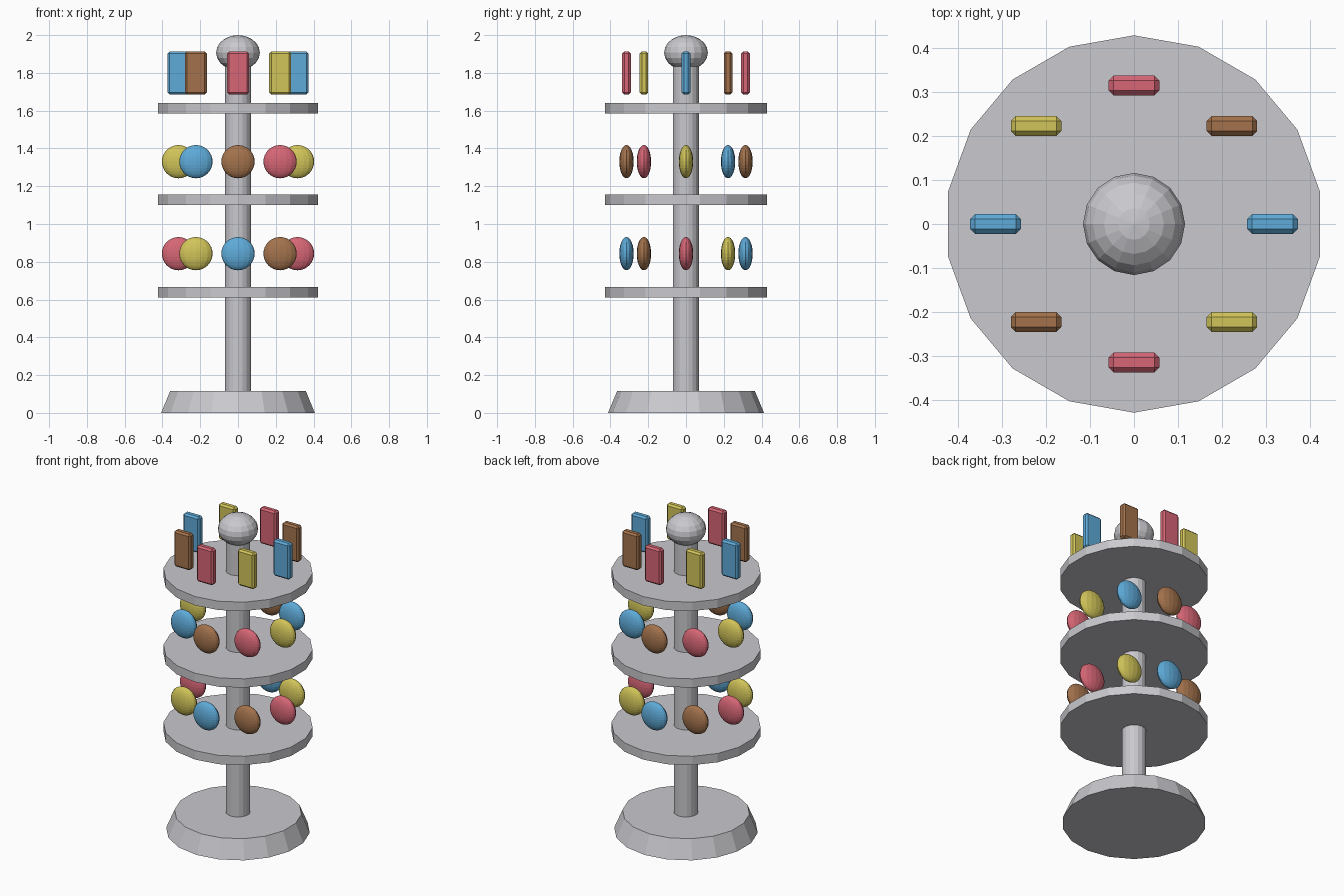
import bpy
import math
from mathutils import Matrix

cube = bpy.data.objects.get("Cube")
if cube:
    bpy.data.objects.remove(cube, do_unlink=True)


def material(name, srgb):
    """Flat colour from display values."""
    col = [((c + 0.055) / 1.055) ** 2.4 for c in srgb] + [1.0]
    mat = bpy.data.materials.new(name)
    mat.use_nodes = True
    mat.diffuse_color = col
    mat.node_tree.nodes["Principled BSDF"].inputs["Base Color"].default_value = col
    return mat


grey = material("light grey", (0.79, 0.79, 0.81))
blue = material("sky blue", (0.37, 0.67, 0.85))
brown = material("wood brown", (0.64, 0.45, 0.30))
red = material("rose red", (0.84, 0.40, 0.46))
yellow = material("mustard yellow", (0.82, 0.77, 0.35))
ITEM_COLOURS = [blue, brown, red, yellow]

SIDES = 18
RING_RADIUS = 0.315


def finish(name, mat):
    obj = bpy.context.object
    obj.name = name
    obj.data.name = name
    obj.data.materials.append(mat)
    return obj


def drum(name, r_low, r_top, z_low, z_top, mat):
    """Faceted upright cylinder or truncated cone."""
    bpy.ops.mesh.primitive_cone_add(
        vertices=SIDES, radius1=r_low, radius2=r_top,
        depth=z_top - z_low, location=(0, 0, (z_low + z_top) / 2))
    return finish(name, mat)


def ellipsoid(name, location, radii, segments, rings, mat):
    bpy.ops.mesh.primitive_uv_sphere_add(
        segments=segments, ring_count=rings, radius=1, location=location)
    obj = finish(name, mat)
    obj.data.transform(Matrix.Diagonal((*radii, 1)))
    return obj


def card(name, location, size, mat):
    """Thin upright box with chamfered edges."""
    bpy.ops.mesh.primitive_cube_add(size=1, location=location)
    obj = finish(name, mat)
    obj.data.transform(Matrix.Diagonal((*size, 1)))
    bevel = obj.modifiers.new("chamfer", "BEVEL")
    bevel.width = 0.011
    bevel.segments = 1
    return obj


# Stand: base, pole and finial
drum("base", 0.413, 0.365, 0, 0.115, grey)
drum("pole", 0.07, 0.07, 0.1, 1.86, grey)
ellipsoid("finial", (0, 0, 1.907), (0.116, 0.116, 0.093), 16, 10, grey)

# Three shelves
for label, z in (("lower", 0.61), ("middle", 1.1), ("upper", 1.585)):
    drum(label + "_shelf", 0.429, 0.429, z, z + 0.056, grey)

# Eight goods above each shelf, colours shifting one place per tier
for tier, (label, z) in enumerate((("upper", 1.8), ("middle", 1.33), ("lower", 0.843))):
    for i in range(8):
        angle = i * math.tau / 8
        spot = (RING_RADIUS * math.cos(angle), RING_RADIUS * math.sin(angle), z)
        mat = ITEM_COLOURS[(i - tier) % 4]
        if label == "upper":
            card(f"upper_card_{i + 1}", spot, (0.115, 0.045, 0.228), mat)
        else:
            ellipsoid(f"{label}_oval_{i + 1}", spot, (0.088, 0.038, 0.088), 16, 16, mat)
